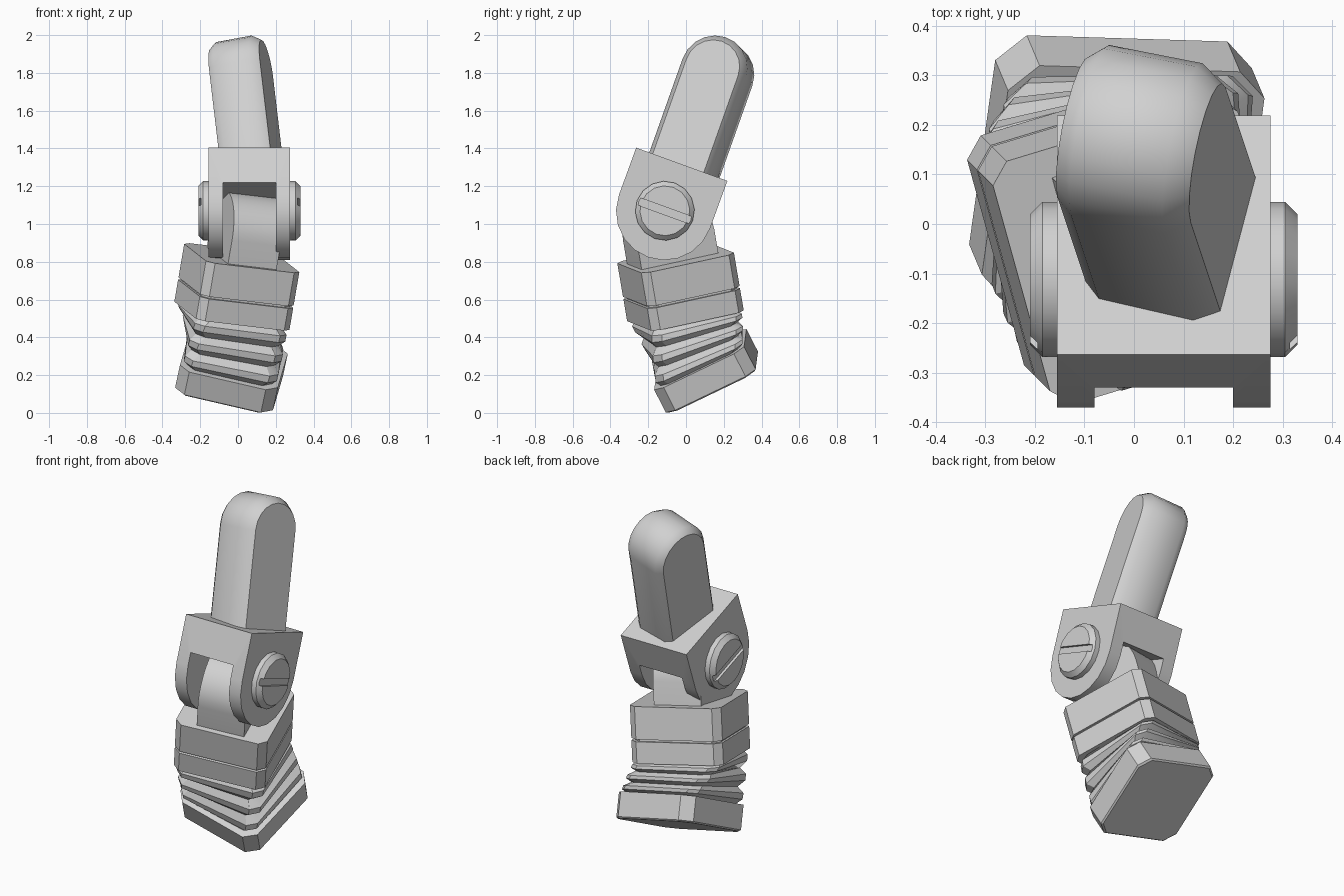
import bpy, bmesh
from math import sin, cos, pi, radians
from mathutils import Matrix, Vector

cube = bpy.data.objects.get("Cube")
if cube:
    bpy.data.objects.remove(cube, do_unlink=True)

grey = bpy.data.materials.new("light_grey")
grey.use_nodes = True
colour = (0.64, 0.64, 0.64, 1)
grey.diffuse_color = colour
grey.node_tree.nodes["Principled BSDF"].inputs["Base Color"].default_value = colour


def frame(origin, up, right):
    """Matrix with local z along up and local x close to right."""
    z = Vector(up).normalized()
    y = z.cross(Vector(right)).normalized()
    m = Matrix((y.cross(z), y, z)).transposed().to_4x4()
    m.translation = Vector(origin)
    return m


def loft(name, rings, smooth=30):
    """Skin a list of equal-length point rings and cap both ends."""
    bm = bmesh.new()
    rows = [[bm.verts.new(p) for p in ring] for ring in rings]
    n = len(rows[0])
    for low, high in zip(rows, rows[1:]):
        for i in range(n):
            j = (i + 1) % n
            bm.faces.new((low[i], low[j], high[j], high[i]))
    bm.faces.new(rows[0])
    bm.faces.new(rows[-1])
    bmesh.ops.recalc_face_normals(bm, faces=bm.faces)
    mesh = bpy.data.meshes.new(name)
    bm.to_mesh(mesh)
    bm.free()
    obj = bpy.data.objects.new(name, mesh)
    bpy.context.collection.objects.link(obj)
    mesh.materials.append(grey)
    if smooth:
        bpy.ops.object.select_all(action='DESELECT')
        obj.select_set(True)
        bpy.context.view_layer.objects.active = obj
        bpy.ops.object.shade_smooth_by_angle(angle=radians(smooth))
    return obj


def square_ring(m, h, half, chamfer=0.04):
    """Square with cut corners at local height h."""
    s, t = half, half - chamfer
    pts = [(s, -t), (s, t), (t, s), (-t, s), (-s, t), (-s, -t), (-t, -s), (t, -s)]
    return [m @ Vector((x, y, h)) for x, y in pts]


def arch(half, height, base, segments):
    """Profile in (y, z): straight sides from base, round end centred at height."""
    arc = [(half * cos(pi * i / segments), height + half * sin(pi * i / segments))
           for i in range(segments + 1)]
    return [(half, base)] + arc + [(-half, base)]


def extrude_x(name, m, profile, x0, x1, smooth=30):
    return loft(name, [[m @ Vector((x, y, z)) for y, z in profile] for x in (x0, x1)], smooth)


def cut(obj, cutter):
    cutter.hide_render = True
    cutter.hide_set(True)
    cutter.display_type = 'WIRE'
    mod = obj.modifiers.new("cut", 'BOOLEAN')
    mod.object = cutter
    mod.operation = 'DIFFERENCE'
    mod.solver = 'EXACT'


def box_profile(y, z0, z1):
    return [(y, z0), (y, z1), (-y, z1), (-y, z0)]


# Lower body: two stacked collars with a thin groove between them
body = frame((0.02, -0.055, 0.82), (0.166, -0.165, 0.97), (0.956, 0.29, -0.115))
for name, low, high in (("upper_collar", -0.182, 0), ("lower_collar", -0.315, -0.194)):
    loft(name, [square_ring(body, h, 0.26) for h in (low, high)], 0)
loft("collar_groove", [square_ring(body, h, 0.245) for h in (-0.21, -0.17)], 0)

# Tilted base plate
base = frame((-0.035, 0.107, 0.222), (0.187, -0.444, 0.87), (0.974, -0.03, -0.225))
loft("base_plate", [square_ring(base, h, half, 0.058) for h, half in
                    ((-0.075, 0.258), (-0.067, 0.266), (0.07, 0.266))], 0)

# Twisting bellows blend from the collars to the base
start = body @ Matrix.Translation((0, 0, -0.31))
end = base @ Matrix.Translation((0, 0, 0.065))
q0, q1 = start.to_quaternion(), end.to_quaternion()
rings = []
ribs = 3
for i in range(ribs * 3 + 1):
    t = i / (ribs * 3)
    m = q0.slerp(q1, t).to_matrix().to_4x4()
    m.translation = start.translation.lerp(end.translation, t)
    rings.append(square_ring(m, 0, 0.225 if i % 3 == 0 else 0.252, 0.045))
loft("bellows", rings)

# Round-topped tongue inside the fork
tongue_frame = body @ Matrix.Translation((-0.005, -0.015, 0))
extrude_x("tongue", tongue_frame, arch(0.215, 0.13, -0.03, 16), -0.135, 0.135)

# Fork with a round lower end, slotted for the tongue
lean = radians(20)
fork_frame = frame((0.06, -0.112, 1.07), (0, sin(lean), cos(lean)), (1, 0, 0))
fork_profile = [(y, -z) for y, z in arch(0.257, 0.005, -0.262, 10)]
fork = extrude_x("fork", fork_frame, fork_profile, -0.216, 0.216)
cut(fork, extrude_x("fork_slot_cutter", fork_frame, box_profile(0.4, -0.4, 0.067),
                    -0.14, 0.14, 0))

# Slotted pin heads on both sides
for side, name in ((1, "left"), (-1, "right")):
    head_rings = [[fork_frame @ Vector((side * x, r * cos(pi * k / 8), r * sin(pi * k / 8)))
                   for k in range(16)]
                  for x, r in ((0.19, 0.157), (0.245, 0.157), (0.27, 0.132))]
    head = loft(name + "_pin_head", head_rings)
    cut(head, extrude_x(name + "_pin_slot_cutter", fork_frame, box_profile(0.2, -0.02, 0.02),
                        side * 0.255, side * 0.3, 0))

# Round-topped bar with softened edges on both flat sides
bar_frame = frame((0.085, -0.013, 1.31), (-0.11, 0.33, 0.93), (0.97, -0.2, 0.15))
bar_rings = [[bar_frame @ Vector((x, y, z)) for y, z in arch(half, 0.53, -0.1, 10)]
             for x, half in ((-0.15, 0.15), (-0.115, 0.18), (0.08, 0.18), (0.128, 0.148))]
loft("bar", bar_rings, 42)
